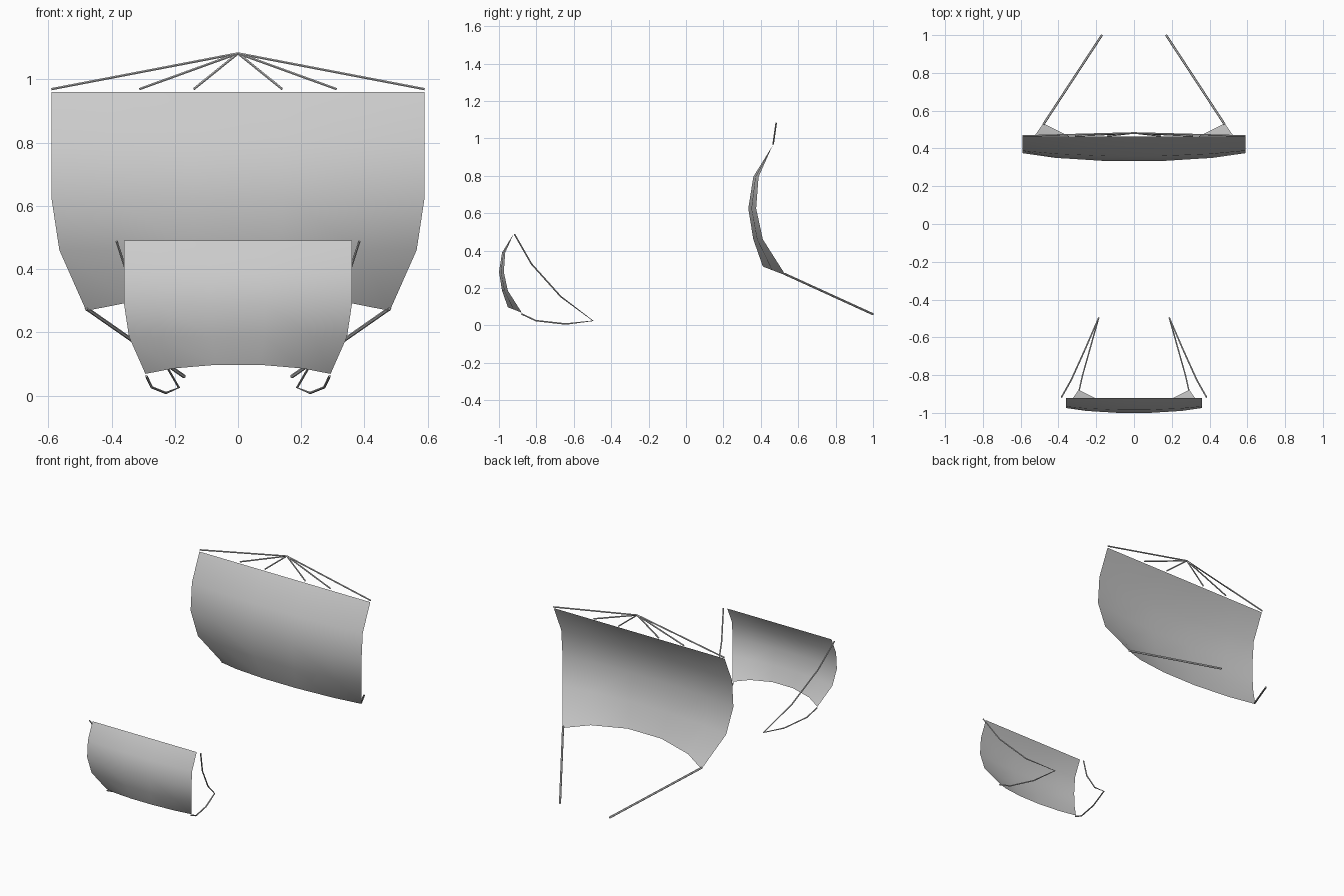
import bpy

if "Cube" in bpy.data.objects:
    bpy.data.objects.remove(bpy.data.objects["Cube"])

# Sail rows, top to bottom: half width, centre y, centre z, edge y, edge z
ROWS = [(0.59, 0.462, 0.960, 0.462, 0.960),
        (0.59, 0.360, 0.795, 0.388, 0.795),
        (0.59, 0.333, 0.625, 0.375, 0.625),
        (0.565, 0.360, 0.460, 0.411, 0.460),
        (0.48, 0.411, 0.315, 0.533, 0.268)]
# Columns: fraction of half width, blend from centre to edge
COLS = [(-1, 1), (-0.7, 0.4), (-0.24, 0), (0.24, 0), (0.7, 0.4), (1, 1)]


def sail(name, s, dy, dz):
    """Curved sheet, scaled by s then shifted."""
    verts = []
    for w, cy, cz, ey, ez in ROWS:
        for u, f in COLS:
            verts.append((w * u * s, (cy + (ey - cy) * f) * s + dy,
                          (cz + (ez - cz) * f) * s + dz))
    n = len(COLS)
    faces = [(r * n + c, (r + 1) * n + c, (r + 1) * n + c + 1, r * n + c + 1)
             for r in range(len(ROWS) - 1) for c in range(n - 1)]
    me = bpy.data.meshes.new(name)
    me.from_pydata(verts, [], faces)
    me.shade_smooth()
    ob = bpy.data.objects.new(name, me)
    bpy.context.collection.objects.link(ob)


def rods(name, paths, radius):
    """Thin rods along each path, mirrored across x."""
    cu = bpy.data.curves.new(name, 'CURVE')
    cu.dimensions = '3D'
    cu.bevel_depth = radius
    cu.bevel_resolution = 1
    cu.use_fill_caps = True
    for side in (1, -1):
        for path in paths:
            sp = cu.splines.new('POLY')
            sp.points.add(len(path) - 1)
            for p, (x, y, z) in zip(sp.points, path):
                p.co = (x * side, y, z, 1)
            sp.use_smooth = False
    ob = bpy.data.objects.new(name, cu)
    bpy.context.collection.objects.link(ob)


# Rear main sail and smaller front sail
sail("main_sail", 1.0, 0, 0)
sail("front_sail", 0.61, -1.203, -0.095)

# Halyard lines fanning from the apex to the main sail's top edge
rods("top_lines", [[(0, 0.482, 1.082), (x, 0.466, 0.969)]
                   for x in (0.14, 0.312, 0.59)], 0.0042)

# Sheets from the main sail's lower corners
rods("main_sheets", [[(0.48, 0.527, 0.276), (0.17, 1.0, 0.06)]], 0.006)

# Bent lines from the front sail's top corners back round to its lower corners
rods("front_lines", [[(0.384, -0.917, 0.488), (0.333, -0.827, 0.33),
                      (0.262, -0.67, 0.155), (0.187, -0.497, 0.025),
                      (0.228, -0.643, 0.008), (0.273, -0.803, 0.026),
                      (0.29, -0.88, 0.062)]], 0.004)
